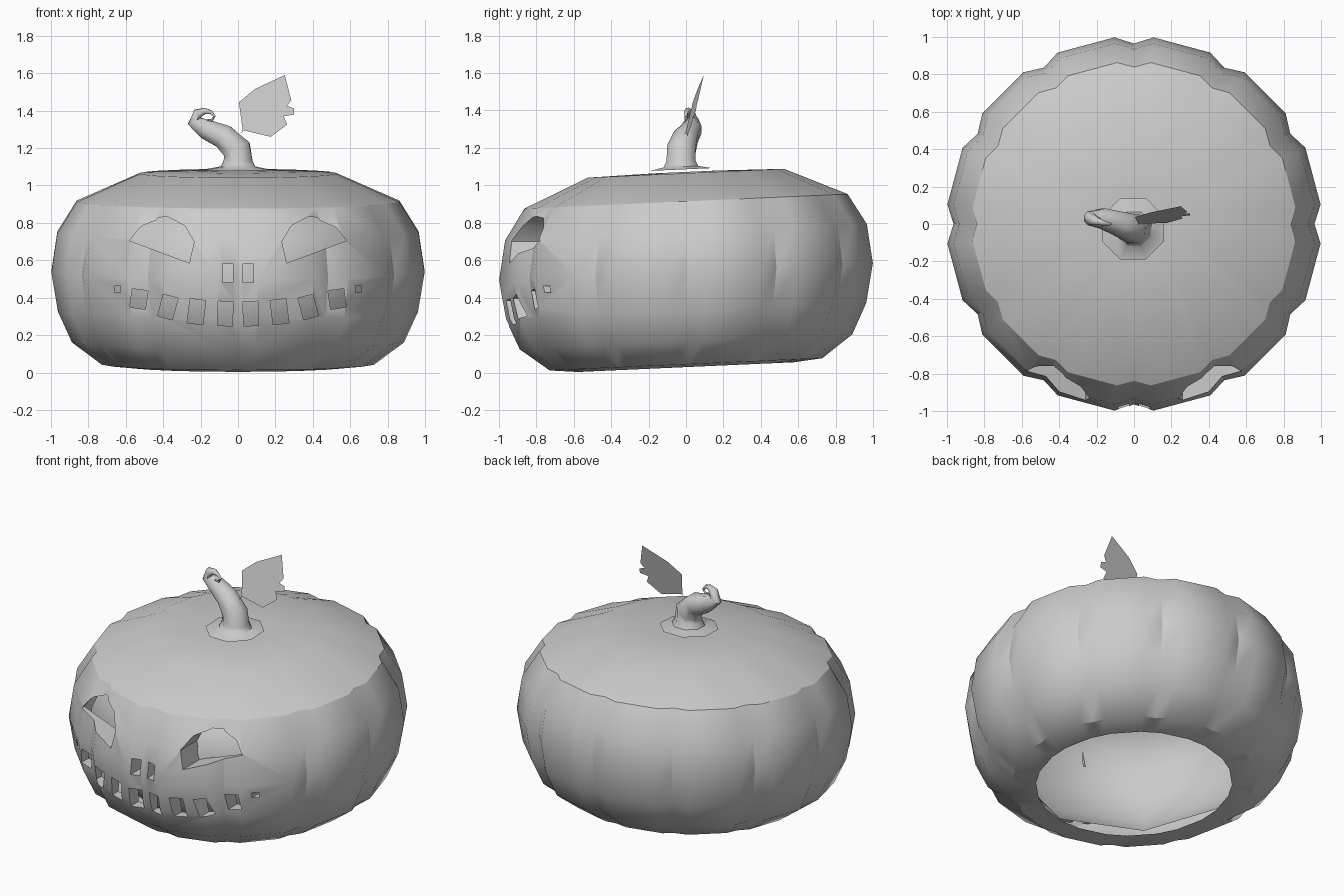
import bpy, bmesh
from math import sin, cos, pi, radians, sqrt
from mathutils import Vector

if "Cube" in bpy.data.objects:
    bpy.data.objects.remove(bpy.data.objects["Cube"])

TILT = 0.045  # body leans: z rises slightly towards the back


def make_object(name, bm, angle=None):
    bmesh.ops.recalc_face_normals(bm, faces=bm.faces)
    mesh = bpy.data.meshes.new(name)
    bm.to_mesh(mesh)
    bm.free()
    ob = bpy.data.objects.new(name, mesh)
    bpy.context.collection.objects.link(ob)
    if angle:
        smooth(ob, angle)
    return ob


def smooth(ob, angle):
    bpy.ops.object.select_all(action='DESELECT')
    ob.select_set(True)
    bpy.context.view_layer.objects.active = ob
    bpy.ops.object.shade_smooth_by_angle(angle=radians(angle))


def loft(bm, rings, cap_start=False, cap_end=False):
    rows = [[bm.verts.new(p) for p in ring] for ring in rings]
    n = len(rows[0])
    for a, b in zip(rows, rows[1:]):
        for i in range(n):
            j = (i + 1) % n
            bm.faces.new((a[i], a[j], b[j], b[i]))
    if cap_start:
        bm.faces.new(rows[0][::-1])
    if cap_end:
        bm.faces.new(rows[-1])


# Pumpkin body: twelve lobes, three points per lobe (groove plus two shoulders)
# profile: radius, height, groove depth
profile = [(.58, .030, .005), (.73, .045, .02), (.89, .165, .03), (.965, .33, .035),
           (1.0, .54, .035), (.968, .75, .035), (.865, .915, .03), (.525, 1.065, .012),
           (.17, 1.072, 0)]
rings = []
for r, z, groove in profile:
    ring = []
    for k in range(12):
        for off, f in ((0, 1 - groove), (6, 1.003), (24, 1.003)):
            a = radians(30 * k + off)
            x, y = r * f * cos(a), r * f * sin(a)
            ring.append((x, y, z + TILT * y))
    rings.append(ring)
bm = bmesh.new()
loft(bm, rings, True, True)
body = make_object("pumpkin_body", bm)

# Face cutters: outline in x-z, pushed in to a given depth, mirrored in x
cut = bmesh.new()
floors = []


def pocket(outline, y_in):
    floors.append(y_in)
    for s in (1, -1):
        loft(cut, [[(s * x, y, z) for x, z in outline] for y in (-1.3, y_in)], True, True)


def slot(x, z, w, h, tilt, depth=.09):
    t = radians(tilt)
    pts = [(x + i * w / 2 * cos(t) - j * h / 2 * sin(t),
            z + i * w / 2 * sin(t) + j * h / 2 * cos(t))
           for i, j in ((-1, -1), (1, -1), (1, 1), (-1, 1))]
    pocket(pts, -sqrt(.965 ** 2 - x * x) + depth)


pocket([(.26, .585), (.58, .705), (.53, .77), (.465, .82), (.38, .835),
        (.285, .785), (.235, .70)], -.76)
slot(.055, .53, .056, .10, 0)                      # nose
for x, z, w, h, tilt in ((.068, .315, .08, .13, 2), (.222, .325, .085, .13, 7),
                         (.375, .35, .082, .12, 15), (.53, .393, .085, .10, 8),
                         (.645, .445, .032, .034, 0)):
    slot(x, z, w, h, tilt)                         # teeth
cutter = make_object("face_cutter", cut)

mod = body.modifiers.new("face", 'BOOLEAN')
mod.object = cutter
mod.operation = 'DIFFERENCE'
mod.solver = 'EXACT'
bpy.context.view_layer.objects.active = body
bpy.ops.object.modifier_apply(modifier="face")
bpy.data.objects.remove(cutter)

# Open the pocket floors and the underside
bm = bmesh.new()
bm.from_mesh(body.data)
dead = []
for f in bm.faces:
    co = [v.co for v in f.verts]
    is_floor = any(all(abs(c.y - y) < 1e-4 for c in co) for y in floors)
    is_base = all(abs(c.z - TILT * c.y - .03) < .002 and c.xy.length < .62 for c in co)
    if is_floor or is_base:
        dead.append(f)
bmesh.ops.delete(bm, geom=dead, context='FACES')
bm.to_mesh(body.data)
bm.free()
smooth(body, 32)

# Inner lining: eight-sided dome, open underneath
bm = bmesh.new()
lining = [(.68, .12), (.82, .26), (.88, .45), (.88, .66), (.80, .84), (.5, .98), (.12, 1.03)]
loft(bm, [[(r * cos(k * pi / 4), r * sin(k * pi / 4), z + TILT * r * sin(k * pi / 4))
           for k in range(8)] for r, z in lining], False, True)
make_object("inner_lining", bm, 60)

# Stem: flared octagonal foot, then a tapering curl (x, y, z, radius)
path = [(-.005, -.025, 1.085, .178), (0, -.027, 1.10, .10), (0, -.027, 1.13, .084),
        (-.005, -.025, 1.19, .082), (-.075, 0, 1.26, .07), (-.17, .03, 1.30, .058),
        (-.235, .03, 1.345, .04), (-.215, .02, 1.385, .028), (-.178, .01, 1.398, .018),
        (-.145, .0, 1.392, .011), (-.126, 0, 1.37, .008), (-.14, 0, 1.348, .007),
        (-.165, 0, 1.352, .005)]
rings = []
side = Vector((0, 1, 0))
for i, (x, y, z, r) in enumerate(path):
    c = Vector((x, y, z))
    if i < 3:
        t = Vector((0, -TILT, 1))
    else:
        t = Vector(path[min(i + 1, len(path) - 1)][:3]) - Vector(path[i - 1][:3])
    t.normalize()
    u = (side - t * side.dot(t)).normalized()
    w = u.cross(t)
    rings.append([c + r * (u * cos(a) + w * sin(a))
                  for a in (pi / 8 + k * pi / 4 for k in range(8))])
bm = bmesh.new()
loft(bm, rings, True, True)
make_object("stem", bm, 50)

# Leaf: one flat jagged sheet leaning back
outline = [(.01, 1.27), (.025, 1.295), (.005, 1.445), (.09, 1.515), (.25, 1.59), (.285, 1.455),
           (.262, 1.425), (.30, 1.412), (.30, 1.38), (.245, 1.37), (.262, 1.325),
           (.175, 1.26), (.10, 1.278), (.03, 1.295)]
bm = bmesh.new()
bm.faces.new([bm.verts.new((x, .25 * (z - 1.28) + .09 * x - .005, z)) for x, z in outline])
make_object("leaf", bm)
